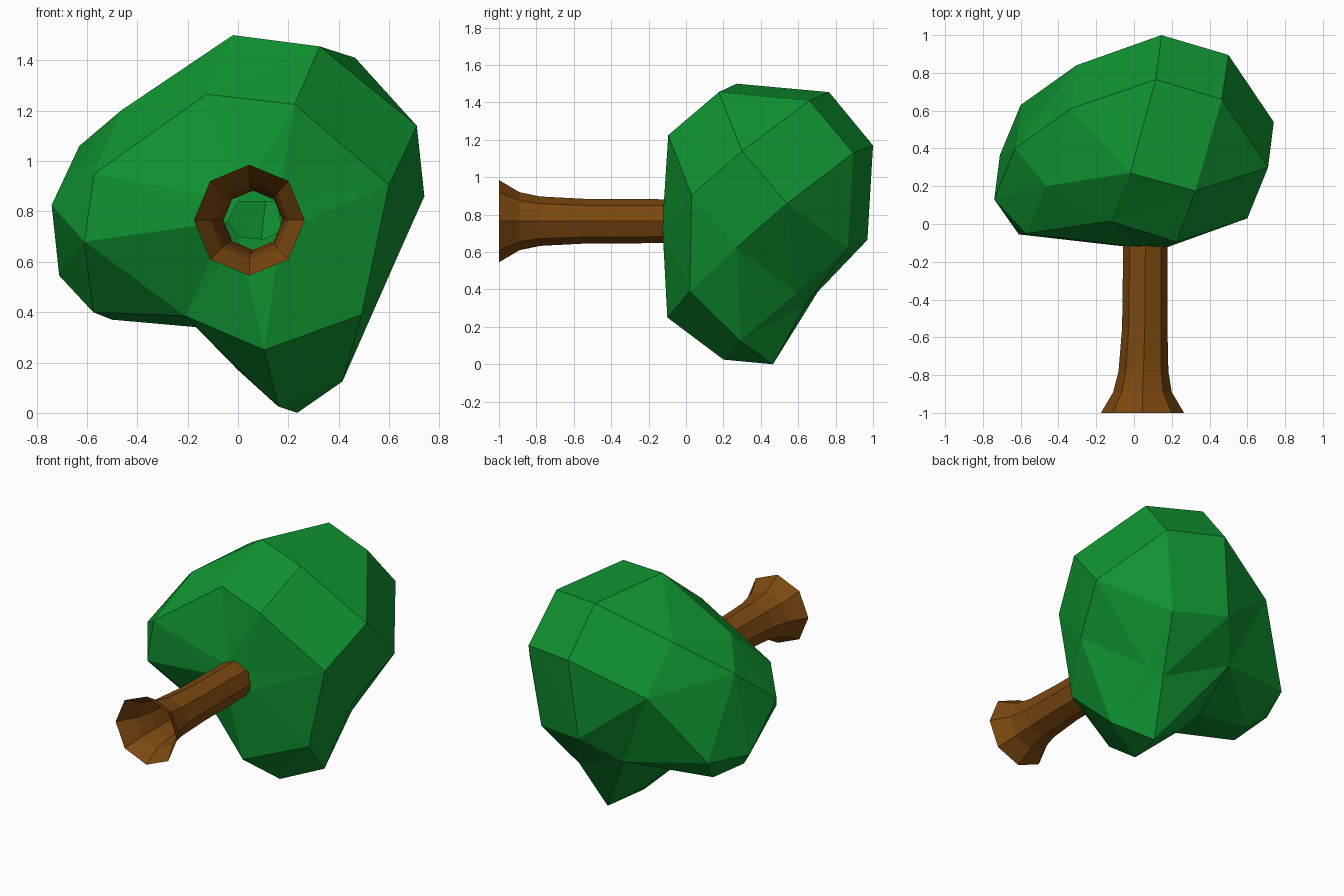
import bpy, bmesh, math
from mathutils import Vector


def material(name, rgb):
    m = bpy.data.materials.new(name)
    m.diffuse_color = (*rgb, 1)
    return m


def add_object(name, bm, mat):
    bmesh.ops.recalc_face_normals(bm, faces=bm.faces[:])
    mesh = bpy.data.meshes.new(name)
    bm.to_mesh(mesh)
    bm.free()
    mesh.materials.append(mat)
    obj = bpy.data.objects.new(name, mesh)
    bpy.context.collection.objects.link(obj)
    return obj


green = material("leaf green", (0.005, 0.29, 0.03))
brown = material("bark brown", (0.2, 0.065, 0.005))

# Trunk: open eight-sided tube along y, flared at the root end
SIDES = 8
profile = [(-1.0, 0.22, 0.045), (-0.89, 0.155, 0.045), (-0.78, 0.132, 0.05),
           (-0.55, 0.12, 0.057), (-0.1, 0.117, 0.06)]  # y, radius, centre x
bm = bmesh.new()
rings = []
for y, r, cx in profile:
    rings.append([bm.verts.new((cx + r * math.cos(2 * math.pi * i / SIDES), y,
                                0.765 + r * math.sin(2 * math.pi * i / SIDES)))
                  for i in range(SIDES)])
for a, b in zip(rings, rings[1:]):
    for i in range(SIDES):
        j = (i + 1) % SIDES
        bm.faces.new((a[i], a[j], b[j], b[i]))
add_object("trunk", bm, brown)

# Foliage corners, in loops from the trunk side to the far side
socket = [(0.16, -0.12, 0.84), (0.0, -0.12, 0.84), (-0.04, -0.12, 0.76),
          (0.0, -0.12, 0.70), (0.1, -0.12, 0.69), (0.17, -0.125, 0.72)]
front = [(-0.57, -0.05, 0.95), (-0.125, 0.015, 1.265), (0.225, -0.095, 1.225),
         (0.60, 0.03, 0.905), (0.635, 0.27, 0.625), (0.49, 0.02, 0.39),
         (0.105, -0.10, 0.25), (-0.21, 0.08, 0.385), (-0.61, -0.055, 0.68),
         (-0.575, 0.23, 0.40)]
middle = [(-0.02, 0.27, 1.50), (0.325, 0.175, 1.455), (0.71, 0.30, 1.14),
          (0.74, 0.54, 0.86), (0.415, 0.29, 0.125), (0.235, 0.465, 0.0),
          (0.16, 0.20, 0.025), (0.0, 0.41, 0.17), (-0.16, 0.41, 0.34),
          (-0.50, 0.435, 0.37), (-0.71, 0.365, 0.545), (-0.74, 0.13, 0.825),
          (-0.63, 0.40, 1.06), (-0.465, 0.20, 1.20)]
back = [(0.465, 0.66, 1.41), (0.115, 0.765, 1.455), (-0.335, 0.61, 1.265),
        (0.145, 1.0, 1.17), (0.50, 0.895, 1.13), (0.43, 0.865, 0.62),
        (-0.305, 0.84, 0.98), (-0.60, 0.63, 0.56), (-0.085, 0.765, 0.485),
        (0.09, 0.97, 0.665), (0.315, 0.64, 0.32), (0.40, 0.59, 0.38)]

# Foliage: skin the corners as seen from the centre, then move them out to place
centre = Vector((0.05, 0.42, 0.72))
bm = bmesh.new()
place = {}
for p in socket + front + middle + back:
    v = bm.verts.new((Vector(p) - centre).normalized())
    place[v] = Vector(p)
ring = set(list(place)[:len(socket)])
bmesh.ops.convex_hull(bm, input=bm.verts[:])
for v, p in place.items():
    v.co = p
bmesh.ops.recalc_face_normals(bm, faces=bm.faces[:])
# Open the socket where the trunk enters
inner = [f for f in bm.faces if all(v in ring for v in f.verts)]
bmesh.ops.delete(bm, geom=inner, context='FACES')
add_object("foliage", bm, green)
